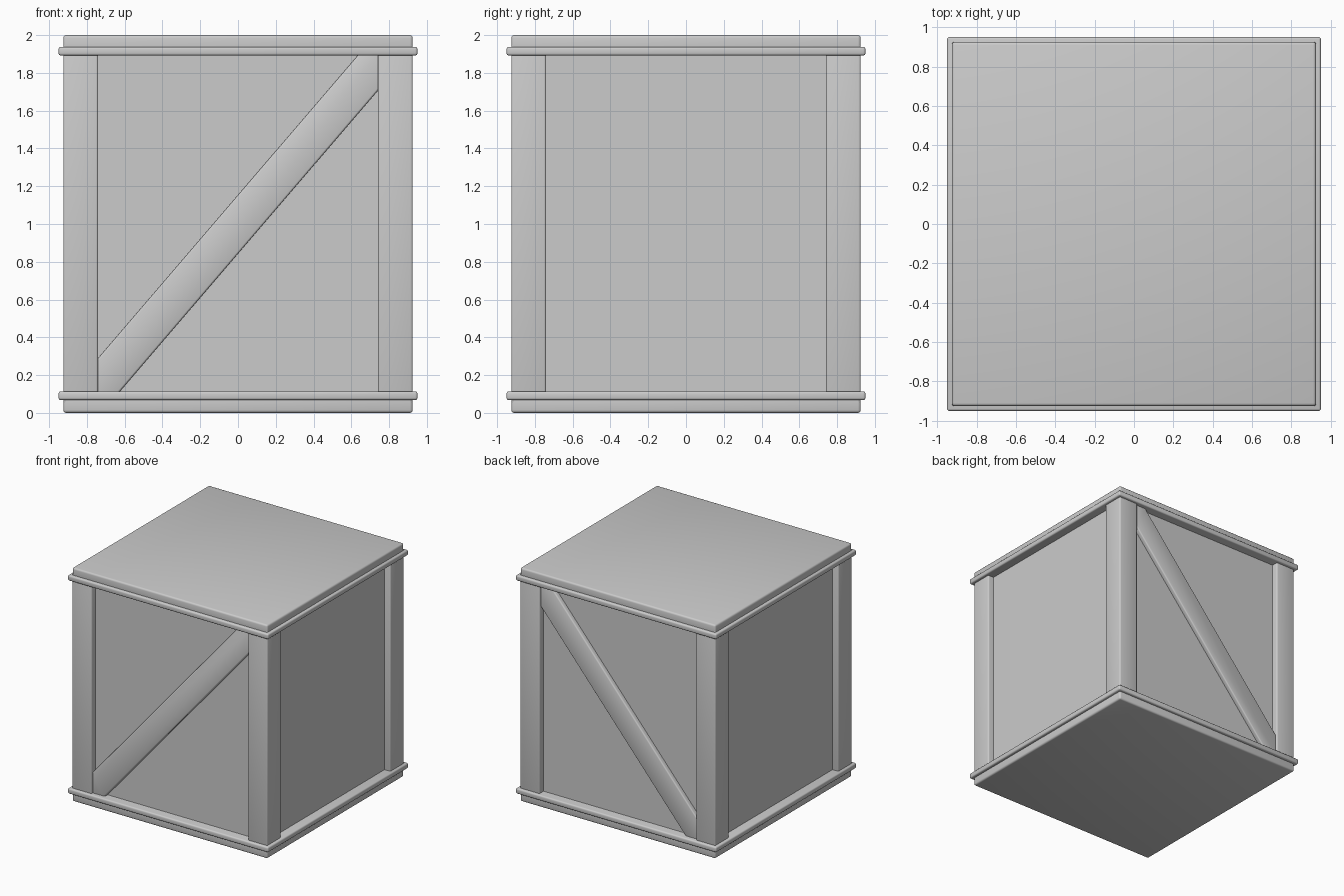
import bpy
from math import atan2

if "Cube" in bpy.data.objects:
    bpy.data.objects.remove(bpy.data.objects["Cube"])

OUT = 0.925      # outer face of posts and slabs
POST = 0.185     # post width
PANEL = 0.87     # recessed panel face


def finish(ob, bevel, segments=3):
    if bevel:
        m = ob.modifiers.new("bevel", "BEVEL")
        m.width, m.segments = bevel, segments
    bpy.ops.object.select_all(action='DESELECT')
    ob.select_set(True)
    bpy.context.view_layer.objects.active = ob
    if bevel:
        bpy.ops.object.modifier_apply(modifier="bevel")
    bpy.ops.object.shade_smooth_by_angle()


def box(name, lo, hi, bevel=0.0):
    bpy.ops.mesh.primitive_cube_add(size=1, location=[(a + b) / 2 for a, b in zip(lo, hi)])
    ob = bpy.context.object
    ob.name = name
    ob.scale = [b - a for a, b in zip(lo, hi)]
    bpy.ops.object.transform_apply(location=False, rotation=False, scale=True)
    finish(ob, bevel)
    return ob


def slab(name, half, z0, z1, bevel):
    return box(name, (-half, -half, z0), (half, half, z1), bevel)


# Recessed walls
slab("wall_panels", PANEL, 0.06, 1.94, 0)

# Lid and base with their protruding trim bands
slab("lid", OUT, 1.90, 2.0, 0.015)
slab("lid_trim", 0.95, 1.892, 1.938, 0.012)
slab("base", OUT, 0.0, 0.10, 0.015)
slab("base_trim", 0.95, 0.068, 0.114, 0.012)

# Corner posts
for sx, xn in ((-1, "left"), (1, "right")):
    for sy, yn in ((-1, "front"), (1, "back")):
        c = OUT - POST / 2
        h = POST / 2
        box(f"{yn}_{xn}_post", (sx * c - h, sy * c - h, 0.05),
            (sx * c + h, sy * c + h, 1.95), 0.012)

# Diagonal braces: a parallelogram plank clipped to the frame opening
slope, half_v = 1.166, 0.155       # centre-line slope, half height measured vertically
x1, z_mid, z0, z1 = 0.745, 0.998, 0.10, 1.90
profile = [(-x1, z0),
           ((z0 - z_mid + half_v) / slope, z0),
           (x1, z_mid + slope * x1 - half_v),
           (x1, z1),
           ((z1 - z_mid - half_v) / slope, z1),
           (-x1, z_mid - slope * x1 + half_v)]
n = len(profile)
for s, name in ((-1, "front_brace"), (1, "back_brace")):
    verts = [(x, s * y, z) for y in (0.908, 0.85) for x, z in profile]
    faces = [list(range(n)), list(range(2 * n - 1, n - 1, -1))]
    faces += [(i, i + n, (i + 1) % n + n, (i + 1) % n) for i in range(n)]
    if s > 0:
        faces = [list(reversed(f)) for f in faces]
    mesh = bpy.data.meshes.new(name)
    mesh.from_pydata(verts, [], faces)
    ob = bpy.data.objects.new(name, mesh)
    bpy.context.collection.objects.link(ob)
    finish(ob, 0.01)
